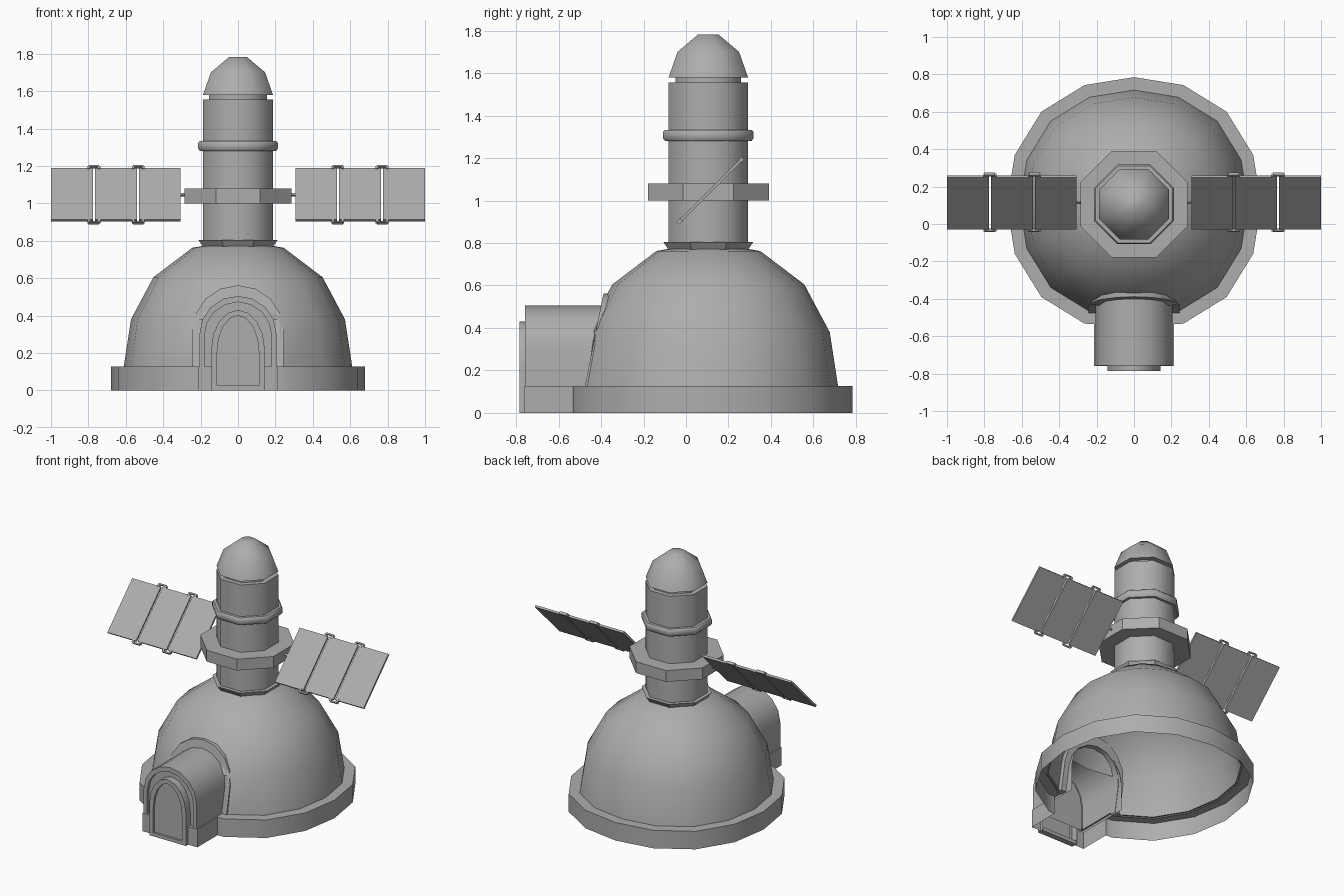
import bpy, bmesh
from math import sin, cos, pi, radians
from mathutils import Matrix

if "Cube" in bpy.data.objects:
    bpy.data.objects.remove(bpy.data.objects["Cube"])

CY = 0.105  # y of the dome and tower axis
grey = bpy.data.materials.new("grey")
grey.diffuse_color = (0.42, 0.42, 0.42, 1)
grey.use_nodes = True
grey.node_tree.nodes["Principled BSDF"].inputs["Base Color"].default_value = grey.diffuse_color


def make(name, bm, smooth=None):
    bmesh.ops.recalc_face_normals(bm, faces=bm.faces)
    me = bpy.data.meshes.new(name)
    bm.to_mesh(me)
    bm.free()
    me.materials.append(grey)
    ob = bpy.data.objects.new(name, me)
    bpy.context.collection.objects.link(ob)
    if smooth:
        bpy.ops.object.select_all(action='DESELECT')
        ob.select_set(True)
        bpy.context.view_layer.objects.active = ob
        bpy.ops.object.shade_smooth_by_angle(angle=radians(smooth))
    return ob


def skin(bm, a, b, closed=True):
    """Quads between two matching rows of vertices."""
    n = len(a)
    for i in range(n if closed else n - 1):
        j = (i + 1) % n
        bm.faces.new((a[i], a[j], b[j], b[i]))


def bulge(a):
    """The dome and plinth are slightly fuller on the diagonals."""
    return 1 + 0.03 * sin(2 * a) ** 2


def lathe(name, profile, sides=8, cap=True, smooth=None, skip=(), band=False):
    """Turn (radius, z) points; octagons have flats on the axes."""
    bm = bmesh.new()
    off = pi / 8 if sides == 8 else 0
    rows = []
    for r, z in profile:
        row = []
        for i in range(sides):
            a = 2 * pi * i / sides + off
            k = r / cos(pi / 8) if sides == 8 else r * bulge(a)
            row.append(bm.verts.new((k * cos(a), CY + k * sin(a), z)))
        rows.append(row)
    if band:
        rows.append(rows[0])
    for n, (a, b) in enumerate(zip(rows, rows[1:])):
        for i in range(sides):
            if (n, i) not in skip:
                j = (i + 1) % sides
                bm.faces.new((a[i], a[j], b[j], b[i]))
    if cap and not band:
        bm.faces.new(rows[-1])
    return make(name, bm, smooth)


def arch(w, top, spring, bottom, n=8):
    pts = [(w * cos(pi * i / n), spring + (top - spring) * sin(pi * i / n))
           for i in range(n + 1)]
    return [(w, bottom)] + pts + [(-w, bottom)]


def arch_part(name, rows, fill=False, closed=False, smooth=35):
    """Skin arches given as (points, y, slope of y with z)."""
    bm = bmesh.new()
    vs = [[bm.verts.new((x, y + s * (z - 0.13), z)) for x, z in pts]
          for pts, y, s in rows]
    for a, b in zip(vs, vs[1:]):
        skin(bm, a, b, False)
    if closed:
        skin(bm, vs[-1], vs[0], False)
        for e in (0, -1):
            bm.faces.new([v[e] for v in vs])
    if fill:
        bm.faces.new(vs[-1])
    return make(name, bm, smooth)


# Dome shell, with an opening behind the entrance tunnel
lathe("dome", [(0.612, 0.12), (0.572, 0.38), (0.452, 0.605), (0.245, 0.762), (0.06, 0.795)],
      16, smooth=40, skip={(0, 11), (0, 12)})

# Plinth: ring that opens out into the tunnel footing
angles = [-pi / 2 + pi / 8 * i for i in range(1, 16)]


def plinth_loop(r, x, y_join, y_front):
    ring = [(r * bulge(a) * cos(a), CY + r * bulge(a) * sin(a)) for a in angles]
    foot = [(-x, y_join), (-x, y_front), (-0.142, y_front)]
    return [(-px, py) for px, py in reversed(foot)] + ring + foot


bm = bmesh.new()
outer, inner = plinth_loop(0.68, 0.215, -0.535, -0.76), plinth_loop(0.60, 0.195, -0.47, -0.735)
low = [bm.verts.new((x, y, 0)) for x, y in outer]
high = [bm.verts.new((x, y, 0.127)) for x, y in outer]
edge = [bm.verts.new((x, y, 0.127)) for x, y in inner]
skin(bm, low, high, False)
skin(bm, high, edge, False)
make("plinth", bm, smooth=35)

# Entrance tunnel with a recessed front wall
wall = arch(0.206, 0.505, 0.30, 0.11)
rim = arch(0.18, 0.472, 0.29, 0.11)
arch_part("tunnel", [(wall, -0.37, 0), (wall, -0.757, 0), (rim, -0.757, 0), (rim, -0.735, 0)], fill=True)

# Sloping collar where the tunnel meets the dome
big, small = arch(0.243, 0.562, 0.32, 0.12), arch(0.203, 0.50, 0.30, 0.12)
arch_part("tunnel_collar", [(small, -0.475, 0.2), (big, -0.475, 0.2),
                            (big, -0.43, 0.18), (small, -0.43, 0.18)], closed=True)

# Door frame and door
fo, fi = arch(0.143, 0.43, 0.22, 0.0), arch(0.112, 0.40, 0.20, 0.025)
arch_part("door_frame", [(fo, -0.735, 0), (fo, -0.785, 0), (fi, -0.785, 0), (fi, -0.77, 0)], fill=True)
bm = bmesh.new()
bmesh.ops.create_cube(bm, size=1, matrix=Matrix.Translation((0, -0.765, 0.0125))
                      @ Matrix.Diagonal((0.284, 0.04, 0.025, 1)))
make("door_sill", bm)

# Tower and its bands
lathe("tower_collar", [(0.17, 0.755), (0.178, 0.755), (0.212, 0.805), (0.17, 0.805)], band=True)
lathe("tower", [(0.187, 0.765), (0.187, 1.555), (0.155, 1.555), (0.155, 1.59)], smooth=50)
lathe("panel_mount_ring", [(0.17, 1.0), (0.285, 1.0), (0.285, 1.08), (0.17, 1.08)], band=True)
lathe("upper_band", [(0.17, 1.28), (0.204, 1.28), (0.213, 1.293), (0.213, 1.323),
                     (0.206, 1.332), (0.17, 1.332)], band=True, smooth=50)
lathe("tower_cap", [(0.15, 1.58), (0.187, 1.58), (0.145, 1.70), (0.047, 1.783)], smooth=50)

# Tilted solar panels: three leaves, edge hinges and an arm on each side
tilt = Matrix.Translation((0, 0.115, 1.046)) @ Matrix.Rotation(radians(45), 4, 'X')


def bar(bm, x0, x1, y0, y1, t):
    m = tilt @ Matrix.Translation(((x0 + x1) / 2, (y0 + y1) / 2, 0)) \
        @ Matrix.Diagonal((x1 - x0, y1 - y0, t, 1))
    bmesh.ops.create_cube(bm, size=1, matrix=m)


def both(x0, x1):
    return [(x0, x1), (-x1, -x0)]


panels, hinges, arms = bmesh.new(), bmesh.new(), bmesh.new()
for a, b in ((0.307, 0.528), (0.540, 0.764), (0.776, 1.0)):
    for x0, x1 in both(a, b):
        bar(panels, x0, x1, -0.196, 0.196, 0.014)
for c in (0.534, 0.770):
    for s in (-1, 1):
        for x0, x1 in both(c - 0.028, c + 0.028):
            y0, y1 = sorted((s * 0.206, s * 0.216))
            bar(hinges, x0, x1, y0, y1, 0.018)
        for d in (-0.027, 0.027):
            for x0, x1 in both(c + d - 0.007, c + d + 0.007):
                y0, y1 = sorted((s * 0.188, s * 0.210))
                bar(hinges, x0, x1, y0, y1, 0.018)
for x0, x1 in both(0.27, 0.32):
    bar(arms, x0, x1, -0.007, 0.007, 0.012)
make("solar_panels", panels)
make("panel_hinges", hinges)
make("panel_arms", arms)
